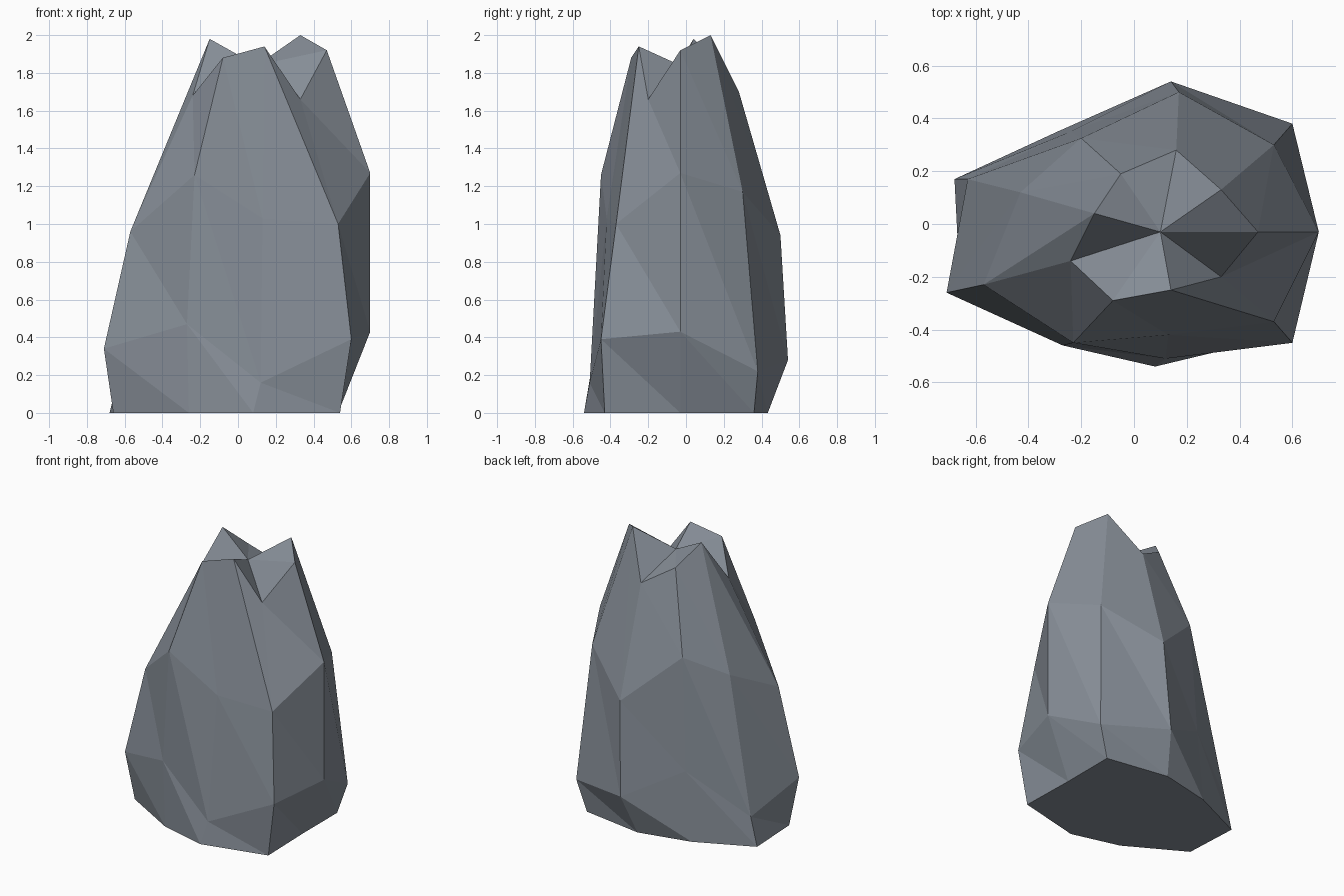
import bpy, bmesh

if "Cube" in bpy.data.objects:
    bpy.data.objects.remove(bpy.data.objects["Cube"])

# Four nine-sided rings, counter-clockwise from +x: foot, lower bulge, shoulder, broken crown
foot = [(.53, -.03), (.53, .36), (.08, .433), (-.29, .35), (-.68, .17),
        (-.66, -.22), (-.26, -.45), (.08, -.54), (.54, -.43)]
bulge = [(.70, -.03, .43), (.60, .38, .22), (.14, .54, .28), (-.24, .35, .49), (-.63, .17, .20),
         (-.71, -.26, .34), (-.27, -.46, .47), (.12, -.51, .16), (.60, -.45, .39)]
shoulder = [(.70, -.03, 1.27), (.53, .30, 1.17), (.17, .50, .94), (-.20, .325, 1.28), (-.43, .12, 1.14),
            (-.57, -.23, .96), (-.23, -.45, 1.26), (.13, -.42, 1.03), (.53, -.37, 1.0)]
crown = [(.47, -.03, 1.92), (.33, .13, 2.0), (.16, .28, 1.70), (-.05, .19, 1.83), (-.15, .04, 1.98),
         (-.24, -.14, 1.68), (-.08, -.29, 1.88), (.14, -.25, 1.94), (.33, -.20, 1.66)]
crown_centre = (.10, -.03, 1.84)

bm = bmesh.new()
rings = [[bm.verts.new(p) for p in ring]
         for ring in ([(x, y, 0) for x, y in foot], bulge, shoulder, crown)]
n = len(foot)

# Faceted walls between neighbouring rings
for low, high in zip(rings, rings[1:]):
    for i in range(n):
        j = (i + 1) % n
        bm.faces.new((low[i], low[j], high[i]))
        bm.faces.new((low[j], high[j], high[i]))

# Flat underside and sunken top fan
bm.faces.new(rings[0][::-1])
hub = bm.verts.new(crown_centre)
for i in range(n):
    bm.faces.new((rings[-1][i], rings[-1][(i + 1) % n], hub))

mesh = bpy.data.meshes.new("rock")
bm.to_mesh(mesh)
bm.free()

# Blue-grey stone
stone = bpy.data.materials.new("blue_grey_stone")
stone.diffuse_color = (.24, .27, .31, 1)
stone.use_nodes = True
stone.node_tree.nodes["Principled BSDF"].inputs["Base Color"].default_value = stone.diffuse_color
mesh.materials.append(stone)
rock = bpy.data.objects.new("rock", mesh)
bpy.context.collection.objects.link(rock)
